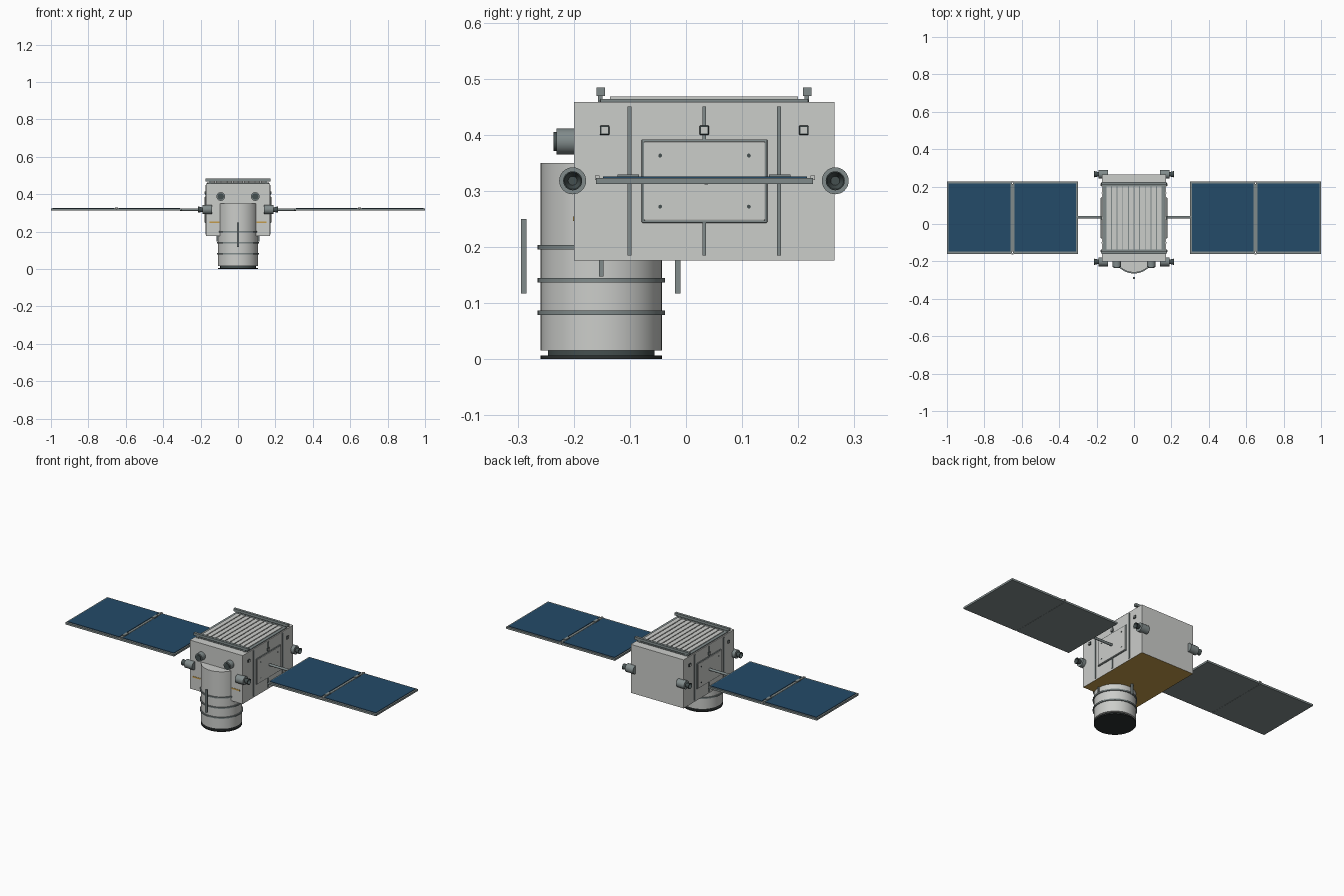
import bpy, bmesh, math
from mathutils import Matrix

if "Cube" in bpy.data.objects:
    bpy.data.objects.remove(bpy.data.objects["Cube"])


def mat(name, r, g, b):
    m = bpy.data.materials.new(name)
    m.diffuse_color = (r, g, b, 1)
    m.use_nodes = True
    m.node_tree.nodes["Principled BSDF"].inputs["Base Color"].default_value = m.diffuse_color
    return m


LIGHT = mat("light grey", 0.60, 0.61, 0.59)
MID = mat("mid grey", 0.22, 0.26, 0.26)
DARK = mat("dark grey", 0.06, 0.08, 0.08)
BLACK = mat("near black", 0.025, 0.03, 0.03)
BLUE = mat("cell blue", 0.017, 0.07, 0.14)
GOLD = mat("gold foil", 0.55, 0.33, 0.07)


def finish(bm, name, m, smooth=False, bevel=0):
    bmesh.ops.recalc_face_normals(bm, faces=bm.faces)
    me = bpy.data.meshes.new(name)
    bm.to_mesh(me)
    bm.free()
    me.materials.append(m)
    ob = bpy.data.objects.new(name, me)
    bpy.context.collection.objects.link(ob)
    if bevel:
        b = ob.modifiers.new("edge", 'BEVEL')
        b.width, b.segments = bevel, 2
    if smooth:
        bpy.ops.object.select_all(action='DESELECT')
        ob.select_set(True)
        bpy.context.view_layer.objects.active = ob
        bpy.ops.object.shade_smooth_by_angle(angle=math.radians(35))
    return ob


def box(name, m, x, y, z, bevel=0):
    """Box from (min, max) pairs."""
    bm = bmesh.new()
    bmesh.ops.create_cube(bm, size=1)
    for v in bm.verts:
        v.co = [a[0] + (c + 0.5) * (a[1] - a[0]) for a, c in zip((x, y, z), v.co)]
    return finish(bm, name, m, bevel=bevel)


def lathe(name, m, profile, loc, axis='Z', seg=48):
    """Revolve (radius, height) points about an axis, closed by end caps."""
    bm = bmesh.new()
    rings = [[bm.verts.new((r * math.cos(2 * math.pi * i / seg), r * math.sin(2 * math.pi * i / seg), h))
              for i in range(seg)] for r, h in profile]
    for a, b in zip(rings, rings[1:]):
        for i in range(seg):
            j = (i + 1) % seg
            bm.faces.new((a[i], a[j], b[j], b[i]))
    bm.faces.new(rings[0])
    bm.faces.new(rings[-1])
    turn = {'Z': Matrix(), 'X': Matrix.Rotation(math.pi / 2, 4, 'Y'),
            '-X': Matrix.Rotation(-math.pi / 2, 4, 'Y'), '-Y': Matrix.Rotation(math.pi / 2, 4, 'X')}[axis]
    bmesh.ops.transform(bm, matrix=Matrix.Translation(loc) @ turn, verts=bm.verts)
    return finish(bm, name, m, smooth=True)


def span(s, a, b):
    return tuple(sorted((s * a, s * b)))


YC = 0.0325   # body centre
TY = -0.151   # telescope axis

# Main body with a foil underside
body = box("body", LIGHT, (-0.17, 0.17), (-0.2, 0.265), (0.176, 0.458))
body.data.materials.append(GOLD)
for p in body.data.polygons:
    if p.normal.z < -0.5:
        p.material_index = 1

# Telescope tube, bands, neck and aperture cover
lathe("telescope_tube", LIGHT, [(0.108, 0.016), (0.108, 0.35)], (0, TY, 0), seg=64)
for z in (0.083, 0.141, 0.2):
    lathe("telescope_band", MID, [(0.107, z - 0.004), (0.1135, z - 0.004), (0.1135, z + 0.004), (0.107, z + 0.004)],
          (0, TY, 0), seg=64)
lathe("telescope_neck", DARK, [(0.095, 0.006), (0.095, 0.017)], (0, TY, 0), seg=64)
lathe("aperture_cover", BLACK, [(0.108, 0), (0.108, 0.007)], (0, TY, 0), seg=64)
for y in (-0.289, -0.015):
    box("telescope_strut", MID, (-0.005, 0.005), (y - 0.005, y + 0.005), (0.117, 0.25))

# Radiator on the roof: base plate, slats and end rails
box("radiator_base", MID, (-0.165, 0.165), (-0.153, 0.218), (0.457, 0.464), bevel=0.002)
for i in range(10):
    x = -0.135 + i * 0.03
    box("radiator_slat", LIGHT, (x - 0.0125, x + 0.0125), (-0.135, 0.2), (0.463, 0.468))
for y in (-0.152, 0.216):
    box("radiator_rail", MID, (-0.175, 0.175), (y - 0.0075, y + 0.0075), (0.469, 0.484))
    for x in (-0.15, 0.15):
        box("rail_foot", MID, (x - 0.006, x + 0.006), (y - 0.005, y + 0.003), (0.458, 0.47))

for s in (-1, 1):
    # Star trackers on the front
    lathe("star_tracker", MID, [(0.023, 0), (0.023, 0.031)], (s * 0.092, -0.2, 0.388), '-Y', 32)
    lathe("star_tracker_lens", DARK, [(0.017, 0.03), (0.017, 0.036)], (s * 0.092, -0.2, 0.388), '-Y', 32)
    # Foil strip on the front
    box("front_foil_strip", GOLD, span(s, 0.1, 0.152), (-0.2015, -0.199), (0.246, 0.254))
    # Short brace beside the telescope
    box("side_brace", MID, span(s, 0.104, 0.114), (TY - 0.004, TY + 0.004), (0.147, 0.18))

    # Side ribs
    for y in (-0.101, YC, 0.166):
        box("side_rib", MID, span(s, 0.168, 0.174), (y - 0.0035, y + 0.0035), (0.185, 0.45))
    # Side hatch with rim and bolts
    box("side_hatch_rim", MID, span(s, 0.168, 0.175), (-0.079, 0.145), (0.243, 0.392), bevel=0.002)
    box("side_hatch", LIGHT, span(s, 0.17, 0.178), (-0.075, 0.141), (0.247, 0.388), bevel=0.002)
    for y in (-0.046, 0.112):
        for z in (0.272, 0.363):
            lathe("hatch_bolt", DARK, [(0.0035, 0.17), (0.0035, 0.18)], (0, y, z), 'X' if s > 0 else '-X', 12)
    # Small sensors above the hatch
    for y in (-0.145, YC, 0.21):
        box("sensor_rim", DARK, span(s, 0.168, 0.176), (y - 0.0085, y + 0.0085), (0.3995, 0.4165), bevel=0.002)
        box("sensor_face", LIGHT, span(s, 0.17, 0.178), (y - 0.006, y + 0.006), (0.402, 0.414))
    # Thrusters at the corners
    ax = 'X' if s > 0 else '-X'
    for y in (-0.202, 0.266):
        lathe("thruster_body", MID, [(0.024, 0.138), (0.024, 0.19)], (0, y, 0.318), ax, 32)
        lathe("thruster_nozzle", DARK, [(0.011, 0.188), (0.017, 0.214), (0.015, 0.214), (0.008, 0.195)],
              (0, y, 0.318), ax, 32)

    # Solar wing: boom, frame, cells and hinges
    lathe("wing_boom", MID, [(0.007, 0.168), (0.007, 0.31)], (0, 0.036, 0.318), ax, 24)
    for a, b in ((0.3, 0.648), (0.652, 1.0)):
        box("wing_panel", MID, span(s, a, b), (-0.16, 0.226), (0.312, 0.323))
        box("wing_cells", BLUE, span(s, a + 0.009, b - 0.009), (-0.148, 0.216), (0.322, 0.326))
    box("wing_spine", MID, span(s, 0.645, 0.655), (-0.148, 0.214), (0.313, 0.325))
    for y in (-0.103, 0.167):
        box("wing_hinge", MID, span(s, 0.642, 0.658), (y - 0.019, y + 0.019), (0.314, 0.329))
    for y in (-0.158, 0.226):
        box("wing_end_tab", LIGHT, span(s, 0.644, 0.656), (y - 0.004, y + 0.004), (0.319, 0.327))
